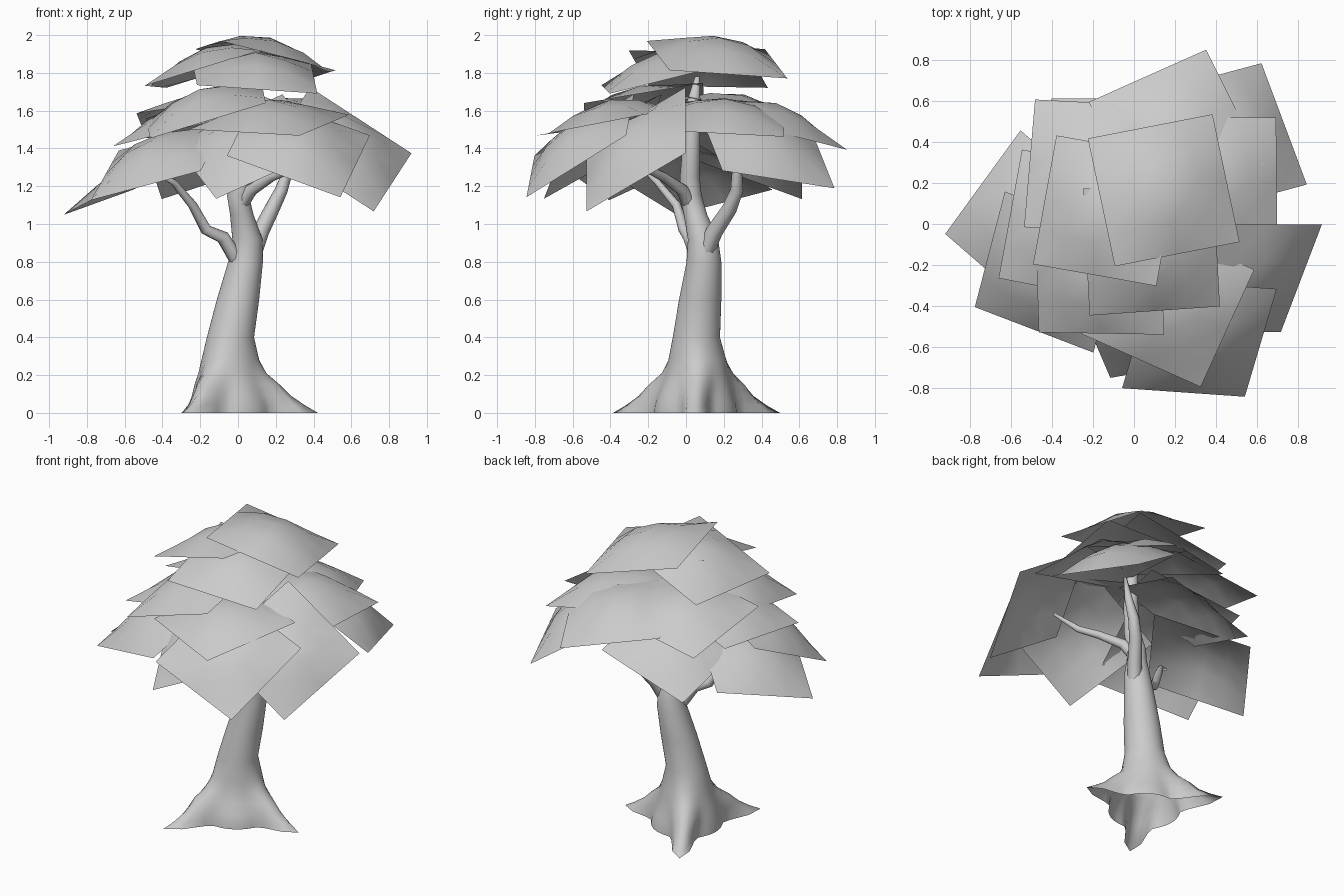
import bpy
import bmesh
import math
from mathutils import Vector, Euler

cube = bpy.data.objects.get("Cube")
if cube:
    bpy.data.objects.remove(cube, do_unlink=True)

# One plain grey for bark and leaves
grey = bpy.data.materials.new("plain_grey")
grey.use_nodes = True
tint = (0.6, 0.6, 0.6, 1)
grey.diffuse_color = tint
shader = next(n for n in grey.node_tree.nodes if n.type == 'BSDF_PRINCIPLED')
shader.inputs["Base Color"].default_value = tint
shader.inputs["Roughness"].default_value = 0.9


def finish(name, bm):
    """Turn a bmesh into a smooth shaded object."""
    bmesh.ops.recalc_face_normals(bm, faces=bm.faces)
    for face in bm.faces:
        face.smooth = True
    mesh = bpy.data.meshes.new(name)
    bm.to_mesh(mesh)
    bm.free()
    mesh.materials.append(grey)
    obj = bpy.data.objects.new(name, mesh)
    bpy.context.collection.objects.link(obj)
    return obj


def skin(bm, rings):
    """Join neighbouring rings with quads."""
    for low, high in zip(rings, rings[1:]):
        for s in range(len(low)):
            t = (s + 1) % len(low)
            bm.faces.new((low[s], low[t], high[t], high[s]))
    bm.faces.new(rings[-1])


def limb(name, path, sides=8):
    """Tapering tube through (x, y, z, radius) points."""
    bm = bmesh.new()
    points = [Vector(p[:3]) for p in path]
    rings = []
    for i, point in enumerate(points):
        ahead = points[min(i + 1, len(points) - 1)]
        behind = points[max(i - 1, 0)]
        turn = Vector((0, 0, 1)).rotation_difference(ahead - behind)
        ring = []
        for s in range(sides):
            angle = math.tau * s / sides
            spoke = Vector((math.cos(angle), math.sin(angle), 0)) * path[i][3]
            ring.append(bm.verts.new(point + turn @ spoke))
        rings.append(ring)
    skin(bm, rings)
    return finish(name, bm)


def trunk(name, levels, roots, sides=48):
    """Upright tube of (x, y, z, radius, root reach, root sharpness) levels."""
    bm = bmesh.new()
    rings = []
    for x, y, z, radius, reach, sharpness in levels:
        ring = []
        for s in range(sides):
            a = math.tau * s / sides
            swell = sum(size * max(0, math.cos(a - math.radians(angle))) ** sharpness
                        for angle, size in roots)
            r = radius + reach * swell
            ring.append(bm.verts.new((x + r * math.cos(a), y + r * math.sin(a), z)))
        rings.append(ring)
    skin(bm, rings)
    return finish(name, bm)


# Leaning trunk, rooted at the foot and running on into the main branch
trunk("trunk", [
    (-.04, .05, 0, .22, .27, 50), (-.04, .05, .04, .215, .2, 40),
    (-.045, .05, .09, .2, .14, 26), (-.05, .055, .15, .18, .1, 16),
    (-.05, .06, .21, .16, .045, 10), (-.045, .06, .28, .148, .01, 6),
    (-.04, .055, .4, .125, 0, 1), (0, .075, .6, .112, 0, 1),
    (.04, .095, .8, .092, 0, 1), (.05, .09, .92, .08, 0, 1),
    (.02, .05, 1.05, .062, 0, 1), (0, .025, 1.15, .058, 0, 1),
    (.03, .02, 1.25, .052, 0, 1), (.05, .03, 1.45, .045, 0, 1),
    (.05, .04, 1.65, .036, 0, 1), (.05, .06, 1.78, .012, 0, 1)],
    roots=[(-120, 1.05), (0, .9), (120, 1.1)])

# Side branches
limb("left_branch", [
    (.08, .1, .84, .045), (.12, .15, .96, .045), (.18, .23, 1.08, .04),
    (.23, .27, 1.18, .034), (.27, .27, 1.3, .025), (.29, .26, 1.45, .01)])
limb("right_branch", [
    (0, .07, .8, .04), (-.08, .02, .93, .036), (-.17, -.01, .97, .03),
    (-.24, -.05, 1.1, .024), (-.34, -.15, 1.22, .018),
    (-.44, -.22, 1.28, .008)])
limb("front_branch", [
    (0, .03, 1.08, .04), (.07, -.02, 1.18, .034), (.18, -.12, 1.25, .026),
    (.28, -.2, 1.29, .022), (.39, -.3, 1.4, .01)])


def leaf_card(name, place, turn, size=.64, rise=.12, cuts=4):
    """Straight-edged square sheet domed in the middle, turned in degrees."""
    bm = bmesh.new()
    half = size / 2
    bmesh.ops.create_grid(bm, x_segments=cuts, y_segments=cuts, size=half)
    for v in bm.verts:
        v.co.z = rise * (1 - (v.co.x / half) ** 2) * (1 - (v.co.y / half) ** 2)
    obj = finish(name, bm)
    obj.location = place
    obj.rotation_euler = Euler([math.radians(a) for a in turn])
    return obj


# Canopy: position of each sheet, then its tilt and spin
canopy = {
    "crown_leaf": ((.145, .165, 1.87), (-4, 14, 11)),
    "crown_right_leaf": ((-.135, .065, 1.82), (-1, -17, -10)),
    "crown_front_leaf": ((.085, -.115, 1.79), (14, 4, 4)),
    "upper_front_right_leaf": ((-.17, -.22, 1.6), (10, -17, -1)),
    "upper_front_leaf": ((.165, -.38, 1.54), (10, 3, -24)),
    "lower_front_left_leaf": ((.32, -.56, 1.415), (33, 20, -4)),
    "lower_left_leaf": ((.55, -.265, 1.395), (35, 33, 0)),
    "upper_back_leaf": ((.205, .445, 1.525), (-13, 11, 24)),
    "lower_back_left_leaf": ((.475, .42, 1.41), (-10, 33, 15)),
    "upper_left_leaf": ((.385, .2, 1.545), (-3, 12, 0)),
    "lower_right_leaf": ((-.515, .01, 1.235), (13, -22, -41)),
    "lower_front_right_leaf": ((-.415, -.235, 1.335), (25, -14, -21)),
    "upper_right_leaf": ((-.3, -.01, 1.505), (3, -14, -11)),
    "upper_back_right_leaf": ((-.195, .28, 1.57), (-12, -9, -3)),
    "lower_front_leaf": ((.06, -.44, 1.41), (30, -24, 10)),
    "lower_back_leaf": ((-.135, .315, 1.34), (-21, -18, 0)),
}
for name, (place, turn) in canopy.items():
    leaf_card(name, place, turn)
